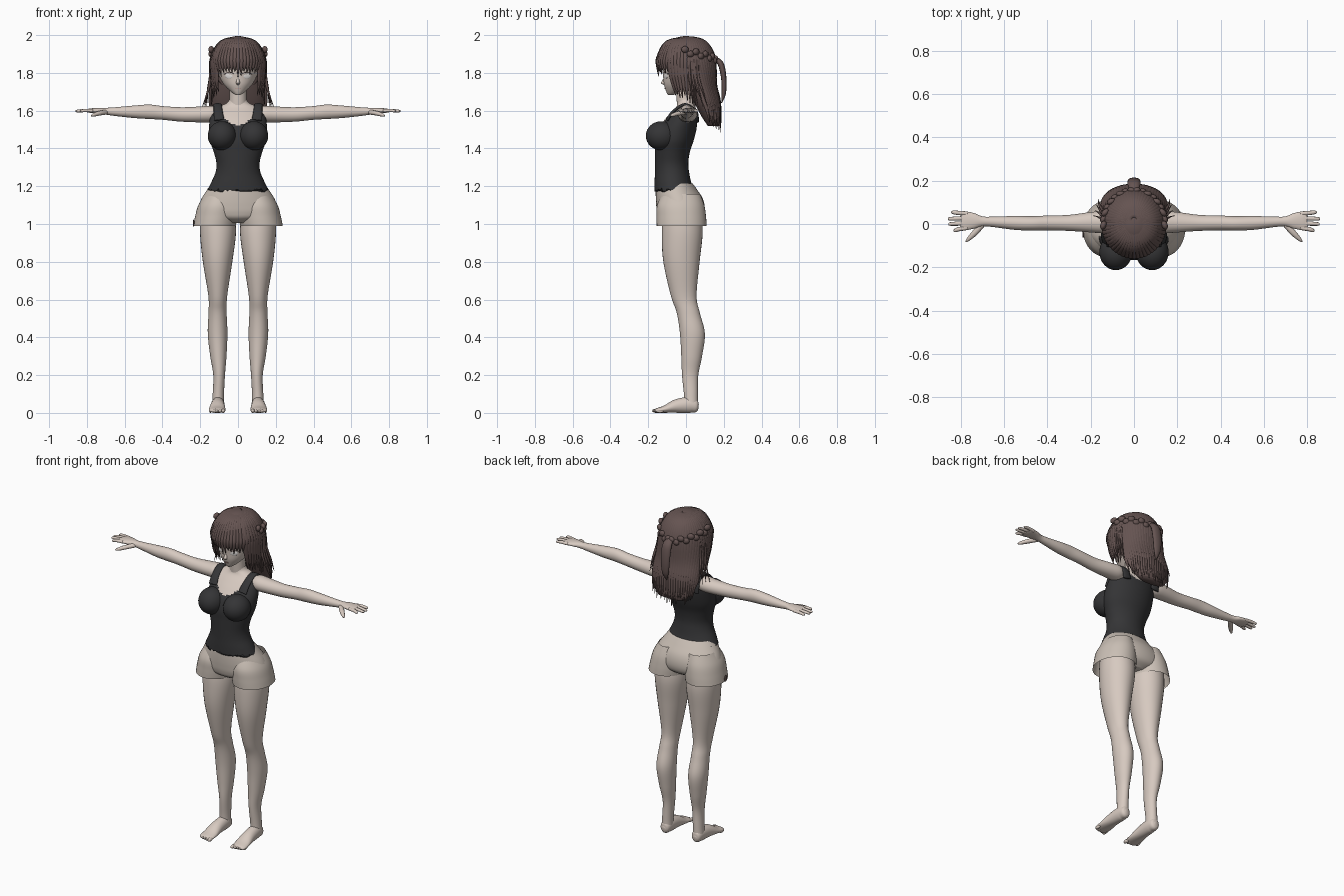
import bpy, bmesh, random
from math import sin, cos, pi, radians, sqrt
from mathutils import Vector

random.seed(4)
if "Cube" in bpy.data.objects:
    bpy.data.objects.remove(bpy.data.objects["Cube"], do_unlink=True)


def material(name, r, g, b):
    m = bpy.data.materials.new(name)
    m.use_nodes = True
    m.diffuse_color = (r, g, b, 1)
    bsdf = next(n for n in m.node_tree.nodes if n.type == 'BSDF_PRINCIPLED')
    bsdf.inputs["Base Color"].default_value = (r, g, b, 1)
    return m


skin = material("skin", .68, .59, .53)
shorts_cloth = material("shorts_cloth", .6, .53, .47)
top_cloth = material("top_cloth", .035, .035, .037)
hair = material("hair_brown", .13, .088, .083)
eye_white = material("eye_white", .75, .72, .7)
lip = material("lip", .45, .27, .25)


def finish(bm, name, mats):
    bmesh.ops.recalc_face_normals(bm, faces=bm.faces)
    mesh = bpy.data.meshes.new(name)
    bm.to_mesh(mesh)
    bm.free()
    for m in mats:
        mesh.materials.append(m)
    for p in mesh.polygons:
        p.use_smooth = True
    ob = bpy.data.objects.new(name, mesh)
    bpy.context.collection.objects.link(ob)
    return ob


def smooth_keys(keys, steps):
    """Catmull-Rom samples through tuples of any length."""
    out = []
    last = len(keys) - 1
    for i in range(last):
        a, b, c, d = (keys[max(0, min(last, i + k))] for k in (-1, 0, 1, 2))
        for s in range(steps):
            t = s / steps
            out.append([q + t / 2 * (r - p + t * (2*p - 5*q + 4*r - e + t * (3*q - p - 3*r + e)))
                        for p, q, r, e in zip(a, b, c, d)])
    return out + [list(keys[-1])]


def add_tube(bm, keys, side, n=24, steps=6, normal=None, caps=True):
    """Sweep ellipses (x, y, z, radius along side, other radius)."""
    pts = smooth_keys(keys, steps)
    rings = []
    for i, p in enumerate(pts):
        t = normal or Vector(pts[min(i + 1, len(pts) - 1)][:3]) - Vector(pts[max(i - 1, 0)][:3])
        t = Vector(t).normalized()
        u = Vector(side)
        u = (u - t * u.dot(t)).normalized()
        v = t.cross(u)
        rings.append([bm.verts.new(Vector(p[:3]) + u * p[3] * cos(2*pi*k/n) + v * p[4] * sin(2*pi*k/n))
                      for k in range(n)])
    for a, b in zip(rings, rings[1:]):
        for k in range(n):
            j = (k + 1) % n
            bm.faces.new((a[k], a[j], b[j], b[k]))
    if caps:
        bm.faces.new(rings[0])
        bm.faces.new(rings[-1])


def tube(name, keys, mat, side=(1, 0, 0), **kw):
    bm = bmesh.new()
    add_tube(bm, keys, side, **kw)
    return finish(bm, name, [mat])


def stack(rows):
    """Rows of height, half width, front y, back y."""
    return [(0, (f + b) / 2, z, w, (b - f) / 2) for z, w, f, b in rows]


def flip(keys, s):
    return [(k[0] * s,) + tuple(k[1:]) for k in keys]


def ball(name, loc, size, mat, turn=0, segs=32):
    bm = bmesh.new()
    bmesh.ops.create_uvsphere(bm, u_segments=segs, v_segments=segs // 2, radius=1)
    for v in bm.verts:
        v.co = Vector([a * b for a, b in zip(v.co, size)])
    ob = finish(bm, name, [mat])
    ob.location = loc
    ob.rotation_euler.z = turn
    return ob


UP = (0, 0, 1)
SIDES = (("left", 1), ("right", -1))

# torso, skin above the neckline and a ragged hem below
torso = tube("torso", stack([
    (1.18, .162, -.166, .045), (1.22, .142, -.166, .028), (1.27, .12, -.165, .017),
    (1.32, .114, -.165, .012), (1.38, .128, -.165, .02), (1.44, .148, -.165, .04),
    (1.5, .153, -.15, .055), (1.55, .15, -.115, .06), (1.59, .14, -.08, .06),
    (1.62, .105, -.052, .05), (1.64, .06, -.045, .045), (1.66, .045, -.045, .04)]),
    top_cloth, n=72, steps=7, normal=UP)
torso.data.materials.append(skin)
for p in torso.data.polygons:
    c = p.center
    line = 1.525 + 7 * c.x**2 if c.y < -.01 else 1.56 + 5 * c.x**2
    p.material_index = int(c.z > min(line, 1.62))
for v in torso.data.vertices:
    if v.co.z < 1.181:
        v.co.z += random.uniform(-.012, .012)

# neck and head
tube("neck", [(0, 0, 1.6, .055, .045), (0, -.005, 1.65, .046, .044), (0, -.01, 1.74, .045, .045)],
     skin, normal=UP)
tube("head", stack([
    (1.683, .01, -.095, -.07), (1.69, .024, -.1, -.045), (1.71, .048, -.108, -.01),
    (1.74, .076, -.117, .04), (1.78, .098, -.121, .08), (1.83, .112, -.127, .11),
    (1.88, .115, -.125, .12), (1.94, .09, -.09, .09), (1.97, .03, -.03, .03)]),
    skin, n=40, normal=UP)
tube("nose", [(0, -.114, 1.775, .006, .003), (0, -.119, 1.755, .009, .009),
              (0, -.122, 1.745, .01, .011), (0, -.114, 1.737, .005, .004)], skin, normal=UP, n=12)
ball("mouth", (0, -.112, 1.716), (.016, .004, .0025), lip, segs=16)

for label, s in SIDES:
    # face details
    ball(label + "_eye", (s * .047, -.107, 1.785), (.023, .004, .016), eye_white, s * .42)
    tube(label + "_lash", flip([(.02, -.12, 1.795, .001, .002), (.045, -.113, 1.804, .002, .003),
                                (.073, -.092, 1.794, .001, .002)], s), hair, side=(0, 1, 0), n=8)
    ball(label + "_ear", (s * .115, 0, 1.79), (.012, .022, .032), skin, segs=16)
    ball(label + "_bust", (s * .084, -.13, 1.467), (.076, .083, .077), top_cloth)
    tube(label + "_strap", flip([(.1, -.1, 1.55, .028, .008), (.105, -.068, 1.595, .024, .008),
                                 (.108, -.005, 1.632, .022, .008), (.108, .052, 1.595, .024, .008),
                                 (.1, .06, 1.54, .028, .008)], s), top_cloth, n=12)

    # arm with palm, fingers and thumb
    tube(label + "_arm", flip([
        (.1, .005, 1.58, .035, .035), (.14, .008, 1.582, .05, .044), (.2, .008, 1.58, .047, .042),
        (.3, .005, 1.58, .037, .038), (.4, .005, 1.588, .034, .036), (.47, .003, 1.594, .033, .038),
        (.55, .005, 1.594, .032, .033), (.65, .01, 1.595, .024, .023), (.7, .012, 1.597, .023, .018),
        (.74, .014, 1.6, .036, .015), (.78, .015, 1.6, .043, .012), (.8, .016, 1.6, .038, .008)], s),
        skin, side=(0, 1, 0))
    bm = bmesh.new()
    for y0, y1, tip in ((-.018, -.03, .835), (.004, .0, .858), (.027, .024, .86), (.048, .054, .845)):
        add_tube(bm, flip([(.77, y0, 1.6, .01, .009), (.81, (y0 + y1) / 2, 1.601, .01, .009),
                           (tip - .008, y1, 1.598, .008, .007), (tip, y1, 1.597, .003, .003)], s),
                 (0, 1, 0), n=10)
    add_tube(bm, flip([(.7, 0, 1.592, .014, .013), (.735, -.04, 1.586, .014, .012),
                       (.765, -.07, 1.577, .009, .009), (.777, -.082, 1.573, .003, .003)], s),
             (1, 0, 0), n=10)
    finish(bm, label + "_fingers", [skin])

    # leg, foot and toes
    tube(label + "_leg", flip([
        (.108, -.02, 1.06, .09, .1), (.106, -.02, .95, .095, .108), (.108, -.024, .8, .078, .096),
        (.107, -.012, .62, .05, .068), (.108, .012, .53, .048, .061), (.108, .034, .42, .052, .066),
        (.104, .03, .3, .043, .055), (.1, .022, .2, .031, .043), (.104, .026, .1, .03, .037),
        (.106, .028, .04, .032, .036)], s), skin, n=32, normal=UP)
    tube(label + "_foot", flip([
        (.106, .066, .03, .012, .014), (.106, .055, .032, .027, .031), (.106, .02, .042, .034, .042),
        (.108, -.05, .036, .038, .036), (.11, -.11, .02, .044, .02), (.111, -.15, .013, .042, .013),
        (.111, -.163, .011, .03, .009)], s), skin)
    for k in range(5):
        ball(f"{label}_toe_{k + 1}", (s * (.078 + .017 * k), -.158 + .005 * k, .011),
             (.011 - .001 * k, .022, .011), skin, segs=12)

    # shorts leg, open below
    tube(label + "_shorts_leg", flip([
        (.1, -.025, 1.16, .075, .1), (.108, -.028, 1.1, .102, .125), (.116, -.025, 1.04, .111, .131),
        (.124, -.023, .99, .113, .132)], s), shorts_cloth, n=40, normal=UP, caps=False)

tube("shorts_hips", stack([
    (1.215, .14, -.158, .035), (1.18, .164, -.16, .06), (1.14, .19, -.16, .086),
    (1.1, .207, -.158, .098), (1.06, .212, -.153, .098), (1.03, .17, -.14, .085),
    (1.005, .07, -.1, .05)]), shorts_cloth, n=48, normal=UP)
ball("shorts_side_patch", (-.235, -.05, 1.005), (.004, .014, .02), hair, segs=12)

# hair cap over the skull, open at the face
cap = bmesh.new()
bmesh.ops.create_uvsphere(cap, u_segments=48, v_segments=28, radius=1)
for v in cap.verts:
    v.co = Vector((v.co.x * .135, v.co.y * .145, v.co.z * .145 + 1.85))
gone = [f for f in cap.faces if f.calc_center_median().z < (1.85 if f.calc_center_median().y < -.02 else 1.74)]
bmesh.ops.delete(cap, geom=gone, context='FACES')
finish(cap, "hair_cap", [hair])

# mass of hair behind the neck
tube("back_hair", [(0, .05, 1.88, .115, .085), (0, .075, 1.76, .128, .08), (0, .1, 1.66, .138, .065),
                   (0, .132, 1.57, .125, .05), (0, .145, 1.52, .09, .03)], hair, n=32, normal=UP)


def strand(bm, angle, lower, width):
    """Lock from the crown over the skull, then through lower points."""
    sx, cy = sin(angle), -cos(angle)
    keys = [(sx * .01, .02 + cy * .01, 1.988, width * .4, .006),
            (sx * .09, cy * .1, 1.962, width * .9, .01),
            (sx * .138, cy * .147, 1.88, width, .011)]
    keys += [(x, y, z, width * k, .01 * k) for (x, y, z), k in zip(lower, (.95, .6, .08)[-len(lower):])]
    add_tube(bm, keys, (cos(angle), sin(angle), 0), n=8, steps=4)


# fringe across the forehead
bm = bmesh.new()
for k in range(17):
    a = radians(-56 + 7 * k)
    tip = 1.79 + random.uniform(-.012, .02)
    strand(bm, a, [(sin(a) * .141, -cos(a) * .152, 1.835), (sin(a) * .132, -cos(a) * .145, tip)],
           .016)
finish(bm, "fringe", [hair])

# locks beside the face
bm = bmesh.new()
for s in (1, -1):
    for k in range(9):
        a = s * radians(54 + 7 * k)
        tip = 1.69 - .006 * k + random.uniform(-.015, .015)
        x, y = sin(a), -cos(a)
        strand(bm, a, [(x * .14, y * .135, 1.8), (x * .138, y * .125 + .005, 1.74),
                       (x * (.125 + .003 * k), y * .11 + .01, tip)], .018)
    for k in range(4):
        strand(bm, s * radians(95 + 6 * k), [(s * .145, .02 + .015 * k, 1.78), (s * .16, .03 + .02 * k, 1.7),
                                             (s * (.19 - .008 * k), .04 + .025 * k, 1.62)], .007)
finish(bm, "side_locks", [hair])

# long locks down the back
bm = bmesh.new()
for k in range(27):
    a = radians(102 + 6 * k)
    x, y = sin(a), -cos(a)
    drop = 1.57 - .06 * y + random.uniform(-.03, .03)
    strand(bm, a, [(x * .145, .04 + y * .115, 1.74), (x * .152, .08 + y * .1, 1.64),
                   (x * .14, .11 + y * .075, drop)], .021)
finish(bm, "back_locks", [hair])

# braid around the back of the head, with a short tail
for s in (1, -1):
    for k in range(9):
        a = radians(88 + 11 * k)
        lift = .009 * (-1) ** k
        ball(f"braid_{'left' if s > 0 else 'right'}_{k + 1}",
             (s * sin(a) * .142, -cos(a) * .155, 1.915 - .006 * k + lift), (.021, .014, .018), hair,
             s * (a + .4), segs=16)
tube("braid_tail", [(0, .155, 1.875, .022, .012), (0, .185, 1.845, .03, .016), (0, .2, 1.77, .03, .014),
                    (0, .2, 1.69, .022, .011), (0, .188, 1.64, .003, .002)], hair, n=12)
